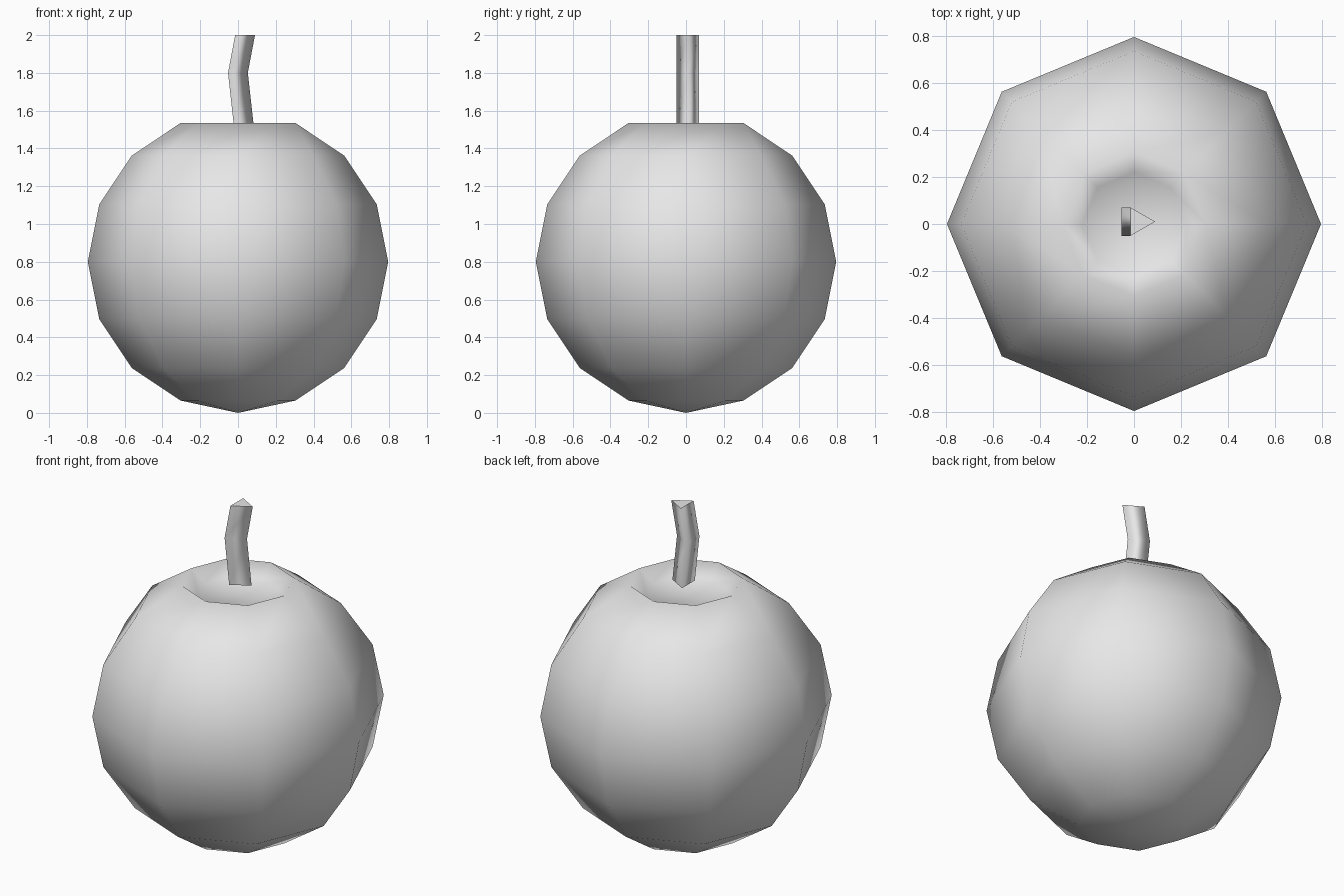
import bpy, bmesh, math

cube = bpy.data.objects.get("Cube")
if cube:
    bpy.data.objects.remove(cube, do_unlink=True)

# Plain grey skin
grey = bpy.data.materials.new("light_grey")
grey.use_nodes = True
grey.diffuse_color = (0.8, 0.8, 0.8, 1)
grey.node_tree.nodes["Principled BSDF"].inputs["Base Color"].default_value = (0.8, 0.8, 0.8, 1)


def finish(bm, name):
    bmesh.ops.recalc_face_normals(bm, faces=bm.faces)
    mesh = bpy.data.meshes.new(name)
    bm.to_mesh(mesh)
    bm.free()
    mesh.materials.append(grey)
    obj = bpy.data.objects.new(name, mesh)
    bpy.context.collection.objects.link(obj)
    return obj


def bridge(bm, low, high):
    n = len(low)
    for i in range(n):
        j = (i + 1) % n
        bm.faces.new((low[i], low[j], high[j], high[i])).smooth = True


def fan(bm, ring, tip):
    for i in range(len(ring)):
        bm.faces.new((ring[i], ring[(i + 1) % len(ring)], tip)).smooth = True


# Fruit body: eight-sided ball with a sunken crown
SIDES, RADIUS, MIDDLE = 8, 0.795, 0.8
profile = []
for k in range(1, 8):
    a = math.pi * k / 8
    profile.append((RADIUS * math.sin(a), MIDDLE - RADIUS * math.cos(a)))
profile.append((0.22, 1.47))

bm = bmesh.new()
rings = [[bm.verts.new((r * math.cos(math.tau * i / SIDES),
                        r * math.sin(math.tau * i / SIDES), z))
          for i in range(SIDES)] for r, z in profile]
for low, high in zip(rings, rings[1:]):
    bridge(bm, low, high)
fan(bm, rings[0], bm.verts.new((0, 0, MIDDLE - RADIUS - 0.005)))
fan(bm, rings[-1], bm.verts.new((0, 0, 1.46)))
finish(bm, "fruit_body")

# Stem: three-sided rod with one bend, flat at both ends
bm = bmesh.new()
section = [(0.0, 0.07), (0.0, -0.05), (0.105, 0.01)]
levels = [(-0.023, 1.53), (-0.053, 1.8), (-0.015, 2.0)]
rings = [[bm.verts.new((x + dx, y, z)) for x, y in section] for dx, z in levels]
for low, high in zip(rings, rings[1:]):
    bridge(bm, low, high)
for end in (rings[0], rings[-1]):
    cap = bm.faces.new(end)
    for edge in cap.edges:
        edge.smooth = False
finish(bm, "stem")
